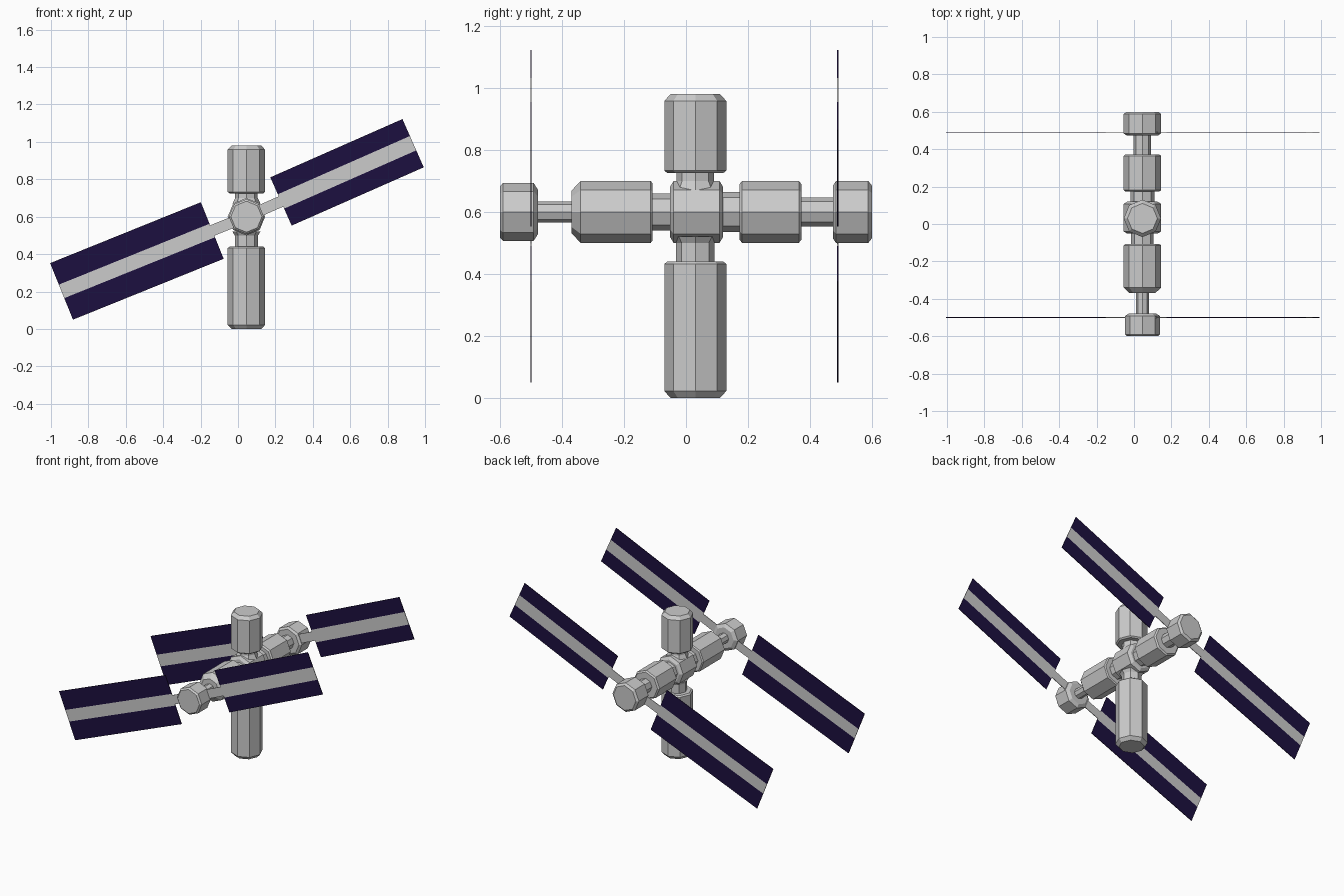
import bpy, bmesh, math
from mathutils import Matrix, Vector

if "Cube" in bpy.data.objects:
    bpy.data.objects.remove(bpy.data.objects["Cube"])

CX, CY, CZ = 0.045, 0.03, 0.6   # station hub centre
SIDES = 8


def lathe(name, axis, profile, turn=0.0):
    """Faceted capped body from (position, radius) pairs along the y or z axis."""
    bm = bmesh.new()
    rings = []
    for pos, r in profile:
        ring = []
        for i in range(SIDES):
            a = 2 * math.pi * i / SIDES + turn
            c, s = r * math.cos(a), r * math.sin(a)
            p = (CX + c, CY + s, pos) if axis == 'z' else (CX + c, pos, CZ + s)
            ring.append(bm.verts.new(p))
        rings.append(ring)
    for a, b in zip(rings, rings[1:]):
        for i in range(SIDES):
            j = (i + 1) % SIDES
            bm.faces.new((a[i], a[j], b[j], b[i]))
    bm.faces.new(rings[0])
    bm.faces.new(rings[-1])
    return finish(name, bm)


def finish(name, bm):
    bmesh.ops.recalc_face_normals(bm, faces=bm.faces)
    me = bpy.data.meshes.new(name)
    bm.to_mesh(me)
    bm.free()
    ob = bpy.data.objects.new(name, me)
    bpy.context.collection.objects.link(ob)
    return ob


def module(name, axis, a, b, r=0.1, ca=0.012, cb=0.012, ra=0.085, rb=0.085):
    """Pressure module with chamfered ends."""
    return lathe(name, axis, [(a, ra), (a + ca, r), (b - cb, r), (b, rb)])


def slab(name, y, angle, u0, u1, v0, v1, thick, mat=None):
    """Thin box in the wing plane: u runs outward from the hub, v across."""
    bm = bmesh.new()
    bmesh.ops.create_cube(bm, size=1)
    m = (Matrix.Translation((CX, y, CZ)) @ Matrix.Rotation(-angle, 4, 'Y')
         @ Matrix.Translation(((u0 + u1) / 2, 0, (v0 + v1) / 2))
         @ Matrix.Diagonal((u1 - u0, thick, v1 - v0, 1)))
    bmesh.ops.transform(bm, matrix=m, verts=bm.verts)
    ob = finish(name, bm)
    if mat:
        ob.data.materials.append(mat)


# vertical modules
module("lower_module", 'z', 0.0, 0.44, ca=0.022, cb=0.008, ra=0.08, rb=0.09)
module("upper_module", 'z', 0.725, 0.98, ca=0.008, cb=0.022, ra=0.09, rb=0.08)
lathe("lower_neck", 'z', [(0.43, 0.062), (0.50, 0.062), (0.52, 0.075)])
lathe("upper_neck", 'z', [(0.67, 0.075), (0.70, 0.06), (0.74, 0.06)])

# horizontal spine, front to back
module("front_cap", 'y', -0.60, -0.478, r=0.094, ca=0.01, cb=0.014, ra=0.083, rb=0.072)
lathe("front_neck", 'y', [(-0.49, 0.034), (-0.36, 0.034)])
module("front_module", 'y', -0.37, -0.108, ca=0.03, cb=0.006, ra=0.068, rb=0.092)
lathe("front_hub_neck", 'y', [(-0.12, 0.06), (-0.04, 0.06)])
module("hub", 'y', -0.052, 0.12, ca=0.012, cb=0.012, ra=0.08, rb=0.08)
lathe("back_hub_neck", 'y', [(0.11, 0.065), (0.185, 0.065)])
module("back_module", 'y', 0.173, 0.372, ca=0.008, cb=0.008, ra=0.09, rb=0.09)
lathe("back_neck", 'y', [(0.36, 0.047), (0.485, 0.047)])
module("back_cap", 'y', 0.474, 0.60, ca=0.01, cb=0.012)

# solar wings: (side, angle, inner u, outer u, half width, half stripe)
blue = bpy.data.materials.new("solar_blue")
blue.diffuse_color = (0.012, 0.005, 0.05, 1)
blue.use_nodes = True
blue.node_tree.nodes["Principled BSDF"].inputs["Base Color"].default_value = blue.diffuse_color
wings = [("right", math.radians(23.8), 0.202, 0.974, 0.141, 0.042),
         ("left", math.radians(180 + 22.0), 0.197, 1.066, 0.163, 0.039)]
for end, y in (("front", -0.50), ("back", 0.49)):
    for side, ang, u0, u1, w, s in wings:
        n = f"{end}_{side}"
        slab(n + "_arm", y, ang, 0.02, u0, -0.03, 0.03, 0.004)
        slab(n + "_stripe", y, ang, u0, u1, -s, s, 0.004)
        slab(n + "_panel_a", y, ang, u0, u1, s, w, 0.004, blue)
        slab(n + "_panel_b", y, ang, u0, u1, -w, -s, 0.004, blue)
